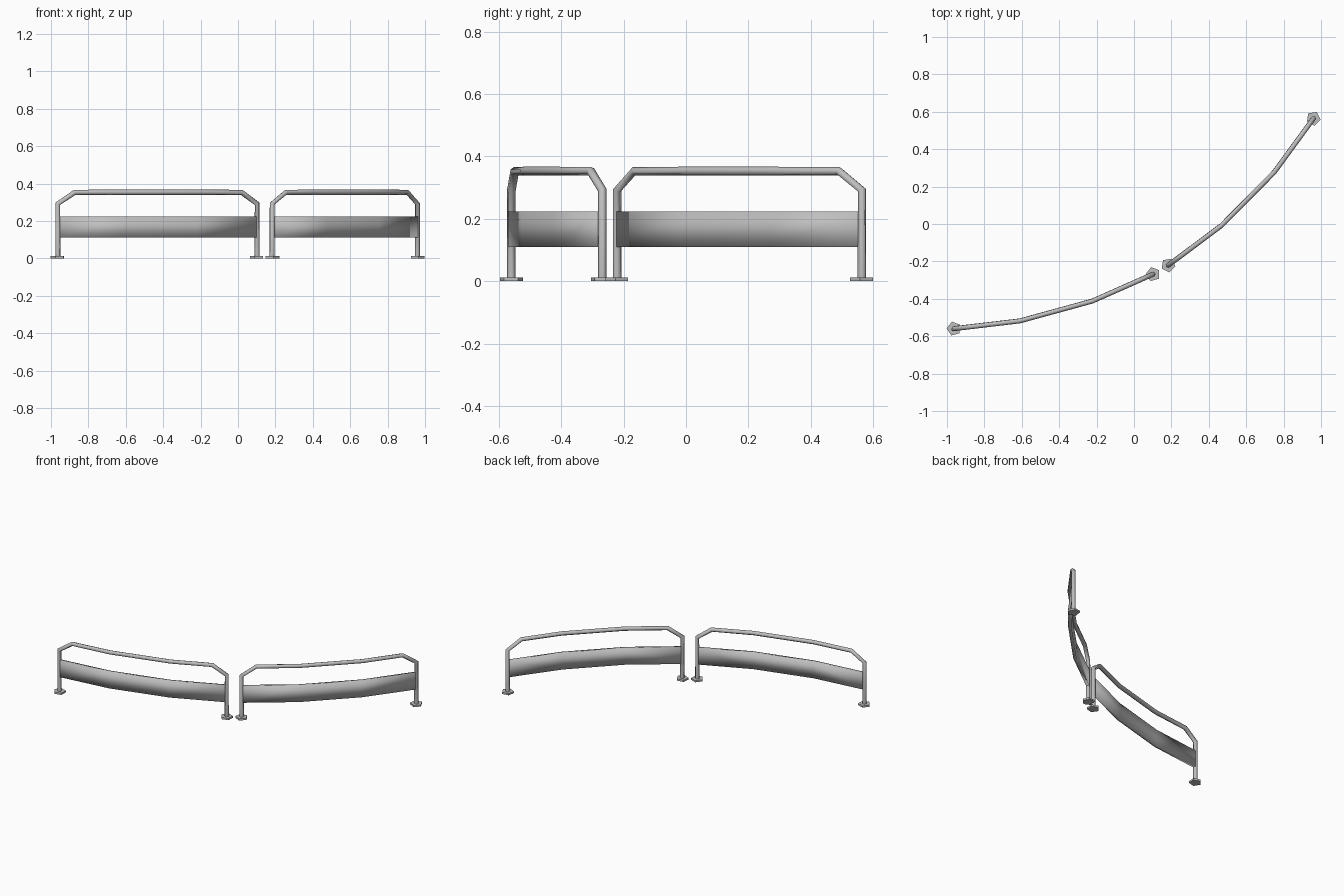
import bpy
import bmesh
from math import radians
from mathutils import Matrix, Vector

if "Cube" in bpy.data.objects:
    bpy.data.objects.remove(bpy.data.objects["Cube"])

steel = bpy.data.materials.new("grey_steel")
steel.use_nodes = True
steel.diffuse_color = (0.52, 0.52, 0.52, 1)
steel.node_tree.nodes["Principled BSDF"].inputs["Base Color"].default_value = steel.diffuse_color

HALF, BEND_X, BEND_Y = 0.552, 0.2, -0.053
RAIL_Z, ELBOW_Z, ELBOW_X = 0.353, 0.292, 0.462


def plan(x):
    """Point of the bent plan line at x."""
    t = min(1, (HALF - abs(x)) / (HALF - BEND_X))
    return Vector((x, BEND_Y * t, 0))


def finish(obj, place, angle):
    obj.matrix_world = place
    bpy.ops.object.select_all(action='DESELECT')
    obj.select_set(True)
    bpy.context.view_layer.objects.active = obj
    if obj.type == 'CURVE':
        bpy.ops.object.convert(target='MESH')
        obj = bpy.context.object
    obj.data.materials.clear()
    obj.data.materials.append(steel)
    bpy.ops.object.shade_smooth_by_angle(angle=radians(angle))


def mesh_object(name, bm):
    mesh = bpy.data.meshes.new(name)
    bm.to_mesh(mesh)
    bm.free()
    obj = bpy.data.objects.new(name, mesh)
    bpy.context.collection.objects.link(obj)
    return obj


def add_rail(name, place):
    # Bent tube: post, elbow, top rail, elbow, post
    stops = [(-HALF, 0.005), (-HALF, ELBOW_Z), (-ELBOW_X, RAIL_Z), (-BEND_X, RAIL_Z)]
    stops += [(-x, z) for x, z in reversed(stops)]
    curve = bpy.data.curves.new(name, 'CURVE')
    curve.dimensions = '3D'
    curve.bevel_depth = 0.0142
    curve.bevel_resolution = 1
    curve.use_fill_caps = True
    spline = curve.splines.new('POLY')
    spline.points.add(len(stops) - 1)
    for point, (x, z) in zip(spline.points, stops):
        p = plan(x)
        point.co = (p.x, p.y, z, 1)
    obj = bpy.data.objects.new(name, curve)
    bpy.context.collection.objects.link(obj)
    finish(obj, place, 65)


def add_panel(name, place):
    # Thin bent plate between the posts
    bm = bmesh.new()
    columns = []
    for x in (-0.543, -BEND_X, BEND_X, 0.543):
        columns.append([bm.verts.new(plan(x) + Vector((0, 0, z))) for z in (0.11, 0.223)])
    for a, b in zip(columns, columns[1:]):
        bm.faces.new((a[0], b[0], b[1], a[1]))
    obj = mesh_object(name, bm)
    solid = obj.modifiers.new("thickness", 'SOLIDIFY')
    solid.thickness = 0.02
    solid.offset = 0
    solid.use_even_offset = True
    finish(obj, place, 30)


def add_foot(name, place, x):
    # Five-sided foot plate
    bm = bmesh.new()
    bmesh.ops.create_cone(bm, cap_ends=True, segments=5, radius1=0.039, radius2=0.039,
                          depth=0.012, matrix=Matrix.Translation((x, 0, 0.006)))
    finish(mesh_object(name, bm), place, 30)


# Two equal sections, the second turned further round the curve
sections = {"right": ((-0.4305, -0.414, 0), 15.3), "left": ((0.571, 0.1715, 0), 45.3)}
for side, (centre, turn) in sections.items():
    place = Matrix.Translation(centre) @ Matrix.Rotation(radians(turn), 4, 'Z')
    add_rail(side + "_tube_rail", place)
    add_panel(side + "_panel", place)
    add_foot(side + "_foot_outer" if side == "right" else side + "_foot_inner", place, -HALF)
    add_foot(side + "_foot_inner" if side == "right" else side + "_foot_outer", place, HALF)
